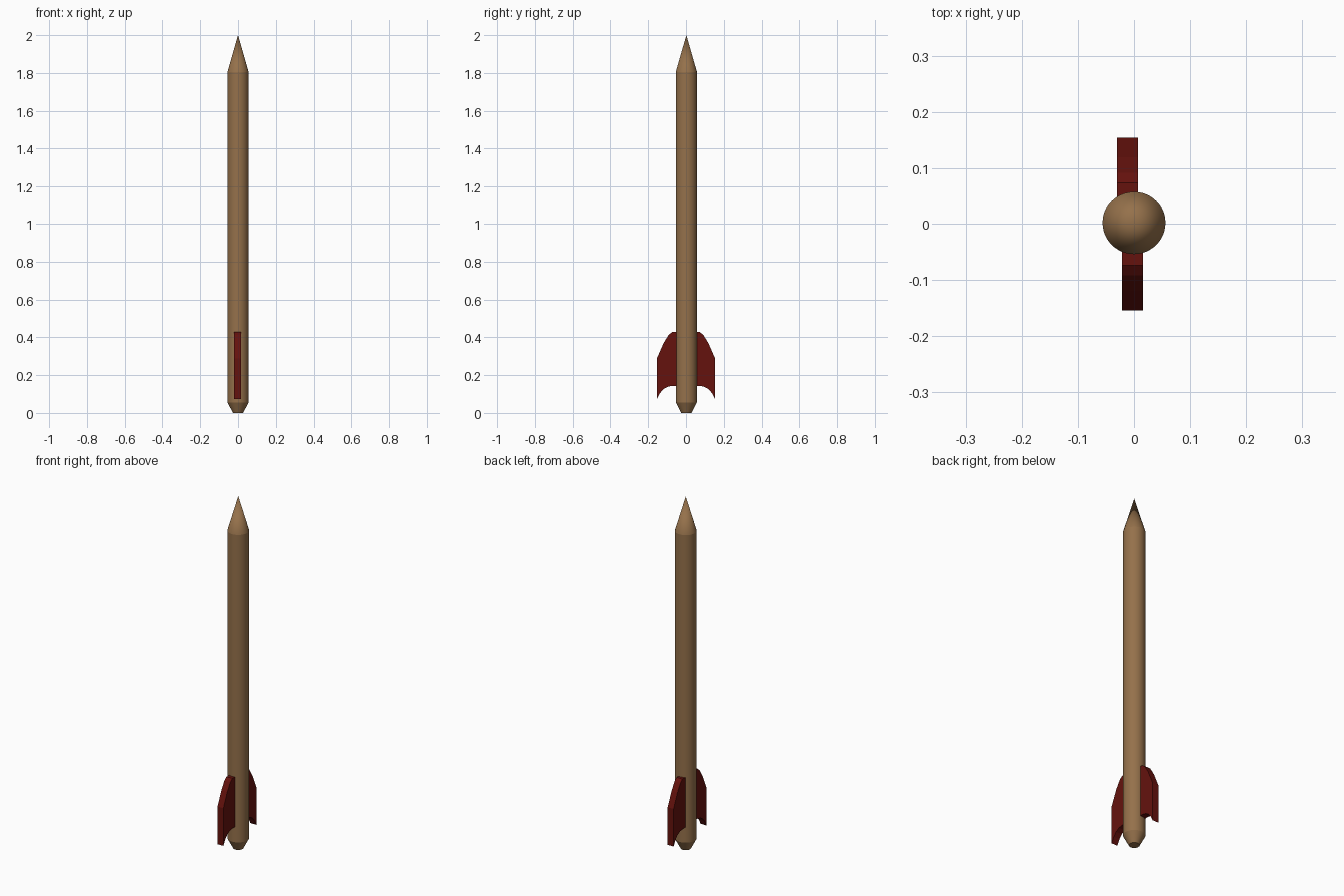
import bpy, bmesh
from mathutils import Matrix

if "Cube" in bpy.data.objects:
    bpy.data.objects.remove(bpy.data.objects["Cube"])

SIDES = 48
RADIUS = 0.056
CENTRE_Y = 0.002


def material(name, rgb):
    m = bpy.data.materials.new(name)
    m.diffuse_color = (*rgb, 1)
    m.use_nodes = True
    m.node_tree.nodes["Principled BSDF"].inputs["Base Color"].default_value = m.diffuse_color
    return m


wood = material("wood", (0.30, 0.165, 0.07))
red = material("dark_red", (0.13, 0.006, 0.004))


def add_object(name, bm, mat):
    bmesh.ops.recalc_face_normals(bm, faces=bm.faces)
    mesh = bpy.data.meshes.new(name)
    bm.to_mesh(mesh)
    bm.free()
    mesh.materials.append(mat)
    obj = bpy.data.objects.new(name, mesh)
    bpy.context.collection.objects.link(obj)
    return obj


def frustum(name, z0, z1, r0, r1):
    bm = bmesh.new()
    bmesh.ops.create_cone(bm, cap_ends=True, segments=SIDES, radius1=r0, radius2=r1,
                          depth=z1 - z0,
                          matrix=Matrix.Translation((0, CENTRE_Y, (z0 + z1) / 2)))
    obj = add_object(name, bm, wood)
    bpy.ops.object.select_all(action='DESELECT')
    obj.select_set(True)
    bpy.context.view_layer.objects.active = obj
    bpy.ops.object.shade_smooth_by_angle()


# Wooden shaft with tapered tail and pointed nose
frustum("tail_taper", 0, 0.056, 0.027, RADIUS)
frustum("shaft", 0.056, 1.805, RADIUS, RADIUS)
frustum("nose_cone", 1.805, 2.0, RADIUS, 0)

# Fin outline as (distance from axis, height)
FIN = [(0.03, 0.427), (0.074, 0.427), (0.092, 0.412), (0.119, 0.368), (0.154, 0.288),
       (0.154, 0.074), (0.138, 0.104), (0.120, 0.125), (0.098, 0.138), (0.074, 0.143),
       (0.03, 0.143)]


def fin(name, side, x0, thickness=0.037):
    bm = bmesh.new()
    face = bm.faces.new([bm.verts.new((x0, side * d, z)) for d, z in FIN])
    ext = bmesh.ops.extrude_face_region(bm, geom=[face], use_keep_orig=True)
    moved = [g for g in ext["geom"] if isinstance(g, bmesh.types.BMVert)]
    bmesh.ops.translate(bm, verts=moved, vec=(thickness, 0, 0))
    add_object(name, bm, red)


# The two fins sit slightly off the centre line
fin("front_fin", -1, -0.021)
fin("back_fin", 1, -0.030)
